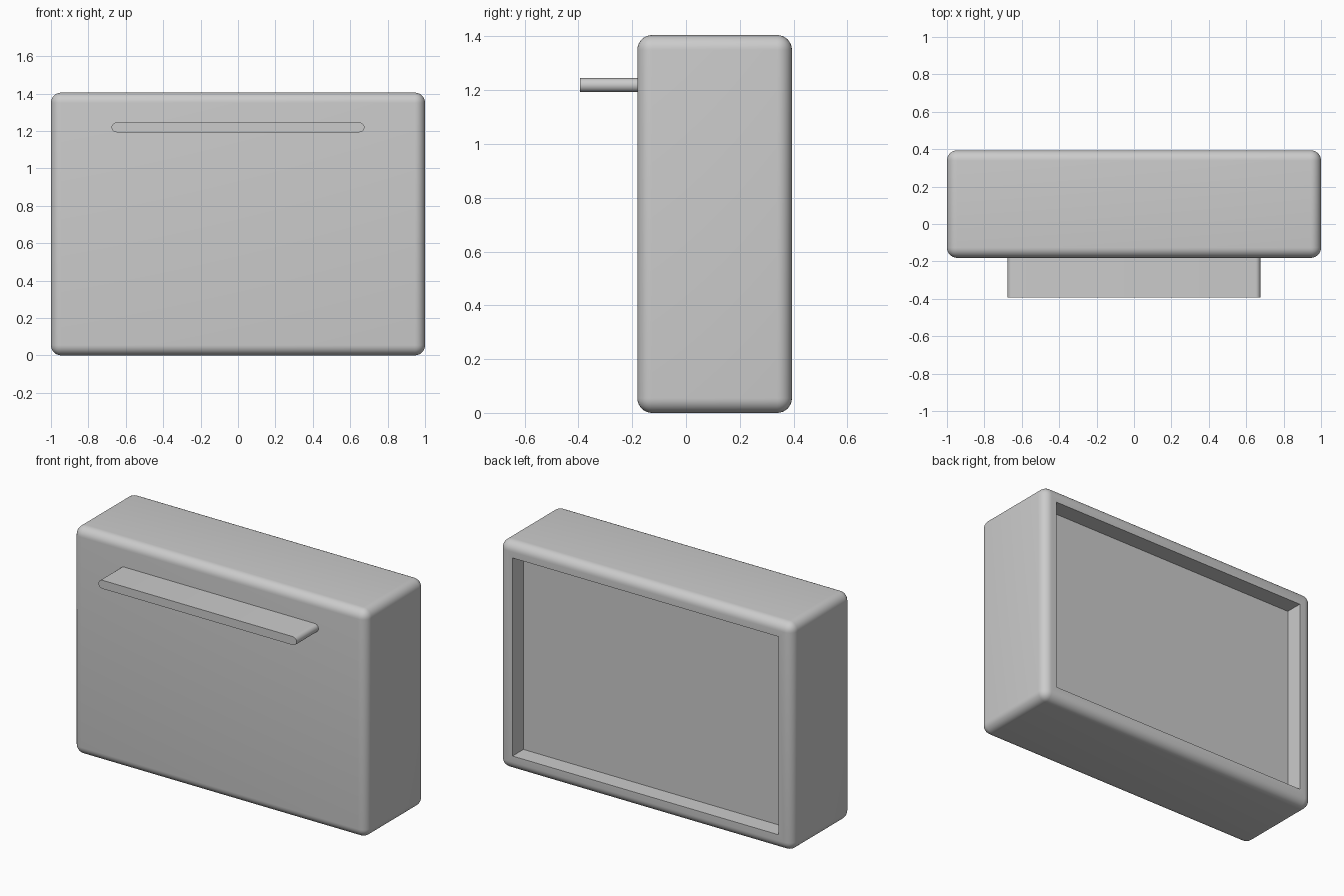
import bpy, bmesh, math
from mathutils import Matrix, Vector

cube = bpy.data.objects.get("Cube")
if cube:
    bpy.data.objects.remove(cube, do_unlink=True)

grey = bpy.data.materials.new("light grey")
grey.use_nodes = True
colour = (0.6, 0.6, 0.6, 1)
grey.diffuse_color = colour
grey.node_tree.nodes["Principled BSDF"].inputs["Base Color"].default_value = colour

HEIGHT, FRONT, BACK = 1.405, -0.181, 0.394
ROUND, RIM, DEPTH = 0.055, 0.107, 0.107


def finish(bm, name):
    """Turn a bmesh into a shaded object."""
    bmesh.ops.recalc_face_normals(bm, faces=bm.faces)
    mesh = bpy.data.meshes.new(name)
    bm.to_mesh(mesh)
    bm.free()
    mesh.materials.append(grey)
    obj = bpy.data.objects.new(name, mesh)
    bpy.context.collection.objects.link(obj)
    bpy.ops.object.select_all(action="DESELECT")
    obj.select_set(True)
    bpy.context.view_layer.objects.active = obj
    bpy.ops.object.shade_smooth_by_angle(angle=math.radians(40))
    return obj


# Rounded cabinet with a rectangular recess in the back
bm = bmesh.new()
bmesh.ops.create_cube(bm, size=1, matrix=Matrix.Translation(
    (0, (FRONT + BACK) / 2, HEIGHT / 2)) @ Matrix.Diagonal((2, BACK - FRONT, HEIGHT, 1)))
bmesh.ops.bevel(bm, geom=bm.edges[:], offset=ROUND, segments=8,
                profile=0.5, affect="EDGES")
bm.normal_update()
back = max(bm.faces, key=lambda f: f.calc_center_median().y)
bmesh.ops.inset_individual(bm, faces=[back], thickness=RIM - ROUND)
floor = bmesh.ops.extrude_discrete_faces(bm, faces=[back])["faces"][0]
bmesh.ops.translate(bm, verts=floor.verts, vec=(0, -DEPTH, 0))
finish(bm, "cabinet")

# Flat shelf with half-round ends, standing out from the front
HALF, RADIUS, LEVEL, STEPS = 0.676, 0.026, 1.219, 12
bm = bmesh.new()
outline = []
for side in (1, -1):
    for i in range(STEPS + 1):
        a = math.pi * (i / STEPS - 0.5)
        outline.append(bm.verts.new((side * (HALF - RADIUS + RADIUS * math.cos(a)), -0.394,
                                     LEVEL + side * RADIUS * math.sin(a))))
tip = bm.faces.new(outline)
new = bmesh.ops.extrude_face_region(bm, geom=[tip], use_keep_orig=True)["geom"]
bmesh.ops.translate(bm, verts=[v for v in new if isinstance(v, bmesh.types.BMVert)],
                    vec=Vector((0, FRONT + 0.394 + 0.01, 0)))
finish(bm, "front_shelf")
